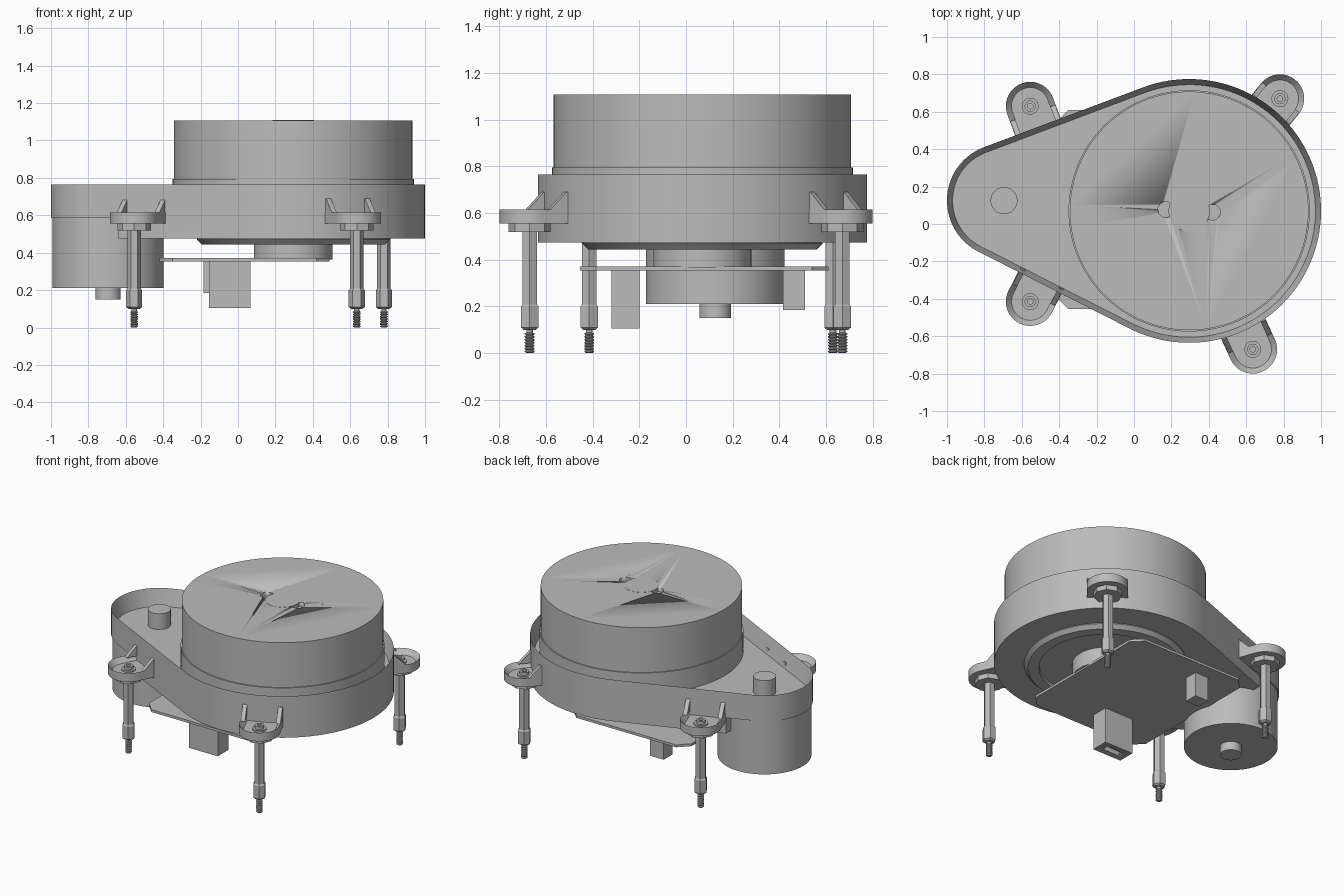
import bpy, bmesh
from math import sin, cos, pi, atan2, asin, hypot
from mathutils import Vector

cube = bpy.data.objects.get("Cube")
if cube:
    bpy.data.objects.remove(cube)

grey = bpy.data.materials.new("matte grey")
grey.use_nodes = True
grey.diffuse_color = (0.5, 0.5, 0.5, 1)
grey.node_tree.nodes["Principled BSDF"].inputs["Base Color"].default_value = grey.diffuse_color

BIG, BIG_R = Vector((0.295, 0.07)), 0.705
SMALL, SMALL_R = Vector((-0.695, 0.125)), 0.305


def finish(name, bm):
    bmesh.ops.recalc_face_normals(bm, faces=bm.faces)
    mesh = bpy.data.meshes.new(name)
    bm.to_mesh(mesh)
    bm.free()
    mesh.materials.append(grey)
    ob = bpy.data.objects.new(name, mesh)
    bpy.context.collection.objects.link(ob)
    bpy.ops.object.select_all(action='DESELECT')
    ob.select_set(True)
    bpy.context.view_layer.objects.active = ob
    bpy.ops.object.shade_smooth_by_angle()
    return ob


def prism(name, pts, z0, z1, rim=0, floor=0):
    """Extrude an outline; with a rim, sink the top to the floor height."""
    bm = bmesh.new()
    bottom = bm.faces.new([bm.verts.new((p[0], p[1], z0)) for p in pts])
    out = bmesh.ops.extrude_face_region(bm, geom=[bottom])["geom"]
    for v in out:
        if isinstance(v, bmesh.types.BMVert):
            v.co.z = z1
    top = [f for f in out if isinstance(f, bmesh.types.BMFace)]
    if rim:
        bmesh.ops.recalc_face_normals(bm, faces=bm.faces)
        bmesh.ops.inset_region(bm, faces=top, thickness=rim, use_even_offset=True)
        for v in top[0].verts:
            v.co.z = floor
    return finish(name, bm)


def lathe(name, centre, profile, n=96):
    """Revolve (radius, z) points around a vertical axis and cap the ends."""
    bm = bmesh.new()
    rings = [[bm.verts.new((centre[0] + r * cos(2 * pi * i / n),
                            centre[1] + r * sin(2 * pi * i / n), z)) for i in range(n)]
             for r, z in profile]
    for a, b in zip(rings, rings[1:]):
        for i in range(n):
            j = (i + 1) % n
            bm.faces.new((a[i], a[j], b[j], b[i]))
    bm.faces.new(rings[0])
    bm.faces.new(rings[-1])
    return finish(name, bm)


def cylinder(name, centre, r, z0, z1, n=96):
    return lathe(name, centre, [(r, z0), (r, z1)], n)


def box(name, x0, x1, y0, y1, z0, z1):
    return prism(name, [(x0, y0), (x1, y0), (x1, y1), (x0, y1)], z0, z1)


def arc(c, r, a0, a1, n):
    return [Vector((c[0] + r * cos(a0 + (a1 - a0) * i / n),
                    c[1] + r * sin(a0 + (a1 - a0) * i / n))) for i in range(n + 1)]


def cut(ob, cutter):
    mod = ob.modifiers.new("cut", 'BOOLEAN')
    mod.object = cutter
    mod.solver = 'EXACT'
    cutter.hide_render = True
    cutter.hide_set(True)


# Teardrop outline around the turret and the motor
axis = SMALL - BIG
tilt = atan2(axis.y, axis.x) % (2 * pi)
spread = pi / 2 - asin((BIG_R - SMALL_R) / axis.length)
outline = (arc(BIG, BIG_R, tilt + spread - 2 * pi, tilt - spread, 80)[::-1]
           + arc(SMALL, SMALL_R, tilt - spread, tilt + spread, 40))
# Order runs clockwise on the big end, so reverse it to keep one loop
outline = outline[:81][::-1] + outline[81:]

# Housing: tray over the full outline, deeper block away from the motor end
prism("housing_tray", outline, 0.585, 0.765, 0.03, 0.65)
deep, step_x = [], -0.64
for p, q in zip(outline, outline[1:] + outline[:1]):
    if p.x >= step_x:
        deep.append(p)
    if (p.x - step_x) * (q.x - step_x) < 0:
        deep.append(p.lerp(q, (step_x - p.x) / (q.x - p.x)))
prism("housing_lower_block", deep, 0.475, 0.645)

# Rotating turret with flush cap and two side notches
turret = lathe("turret", BIG, [(0.645, 0.64), (0.645, 0.795), (0.638, 0.795), (0.638, 1.108)], 128)
for side in (-1, 1):
    centre = BIG + Vector((side * 0.125, -side * 0.007))
    cut(turret, cylinder("notch_cutter", centre, 0.042, 1.08, 1.15, 32))
cylinder("turret_cap", BIG, 0.11, 1.06, 1.109, 64)

# Drive motor and its pulley
cylinder("motor", SMALL, 0.297, 0.21, 0.6)
cylinder("motor_boss", SMALL, 0.068, 0.15, 0.22, 48)
cylinder("drive_pulley", SMALL, 0.072, 0.64, 0.76, 48)

# Bearing ring and hub under the housing
lathe("bearing_ring", BIG, [(0.515, 0.48), (0.515, 0.47), (0.49, 0.445), (0.42, 0.445), (0.42, 0.472)])
cylinder("bearing_hub", BIG, 0.21, 0.365, 0.475)

# Circuit board with clipped corners and two connectors
x0, x1, y0, y1, c = -0.42, 0.49, -0.455, 0.61, 0.07
prism("circuit_board", [(x0 + c, y0), (x1 - c, y0), (x1, y0 + c), (x1, y1 - c),
                        (x1 - c, y1), (x0 + c, y1), (x0, y1 - c), (x0, y0 + c)], 0.354, 0.371)
plug = box("main_connector", -0.155, 0.068, -0.32, -0.2, 0.105, 0.36)
cut(plug, box("socket_cutter", -0.11, 0.023, -0.28, -0.24, 0.08, 0.16))
box("small_connector", -0.185, -0.08, 0.415, 0.51, 0.185, 0.36)


def mount(label, x, y, inward, gap):
    """Ear with ribs, fastener and hexagonal standoff; gap is the distance to the wall."""
    p, d = Vector((x, y)), Vector(inward).normalized()
    side = Vector((-d.y, d.x))
    a = atan2(side.y, side.x)
    ear = arc(p, 0.13, a, a + pi, 24)
    ear += [ear[-1] + d * (gap + 0.09), ear[0] + d * (gap + 0.09)]
    prism(label + "_ear", ear, 0.555, 0.615, 0.03, 0.58)
    cylinder(label + "_pad", p, 0.09, 0.52, 0.56, 8)
    # Triangular ribs
    for k, s in (("a", -1), ("b", 1)):
        bm = bmesh.new()
        faces = []
        for w in (0.1, 0.128):
            base = p + side * s * w
            tri = [(gap - 0.075, 0.61), (gap + 0.022, 0.61), (gap + 0.022, 0.69), (gap + 0.005, 0.69)]
            faces.append([bm.verts.new((*(base + d * t), z)) for t, z in tri])
        bm.faces.new(faces[0])
        bm.faces.new(faces[1])
        for i in range(4):
            j = (i + 1) % 4
            bm.faces.new((faces[0][i], faces[0][j], faces[1][j], faces[1][i]))
        finish(label + "_rib_" + k, bm)
    # Fastener
    cylinder(label + "_washer", p, 0.045, 0.575, 0.59, 32)
    lathe(label + "_screw", p, [(0.03, 0.58), (0.03, 0.61), (0.015, 0.61), (0.015, 0.595)], 24)
    # Standoff
    cylinder(label + "_standoff", p, 0.036, 0.2, 0.54, 6)
    lathe(label + "_standoff_foot", p, [(0.03, 0.1), (0.043, 0.11), (0.043, 0.2), (0.034, 0.212)], 6)
    thread = [(0.014, 0.11), (0.014, 0.088)]
    for i in range(7):
        z = 0.088 - i * 0.0125
        thread += [(0.021, z - 0.003), (0.021, z - 0.007), (0.015, z - 0.0125)]
    lathe(label + "_thread", p, thread, 16)


mount("back_right", -0.555, 0.63, (0.347, -0.938), 0.115)
mount("front_right", -0.555, -0.415, (0.459, 0.889), 0.116)
mount("front_left", 0.635, -0.67, (-0.42, 0.91), 0.109)
mount("back_left", 0.78, 0.67, (-0.63, -0.777), 0.067)
